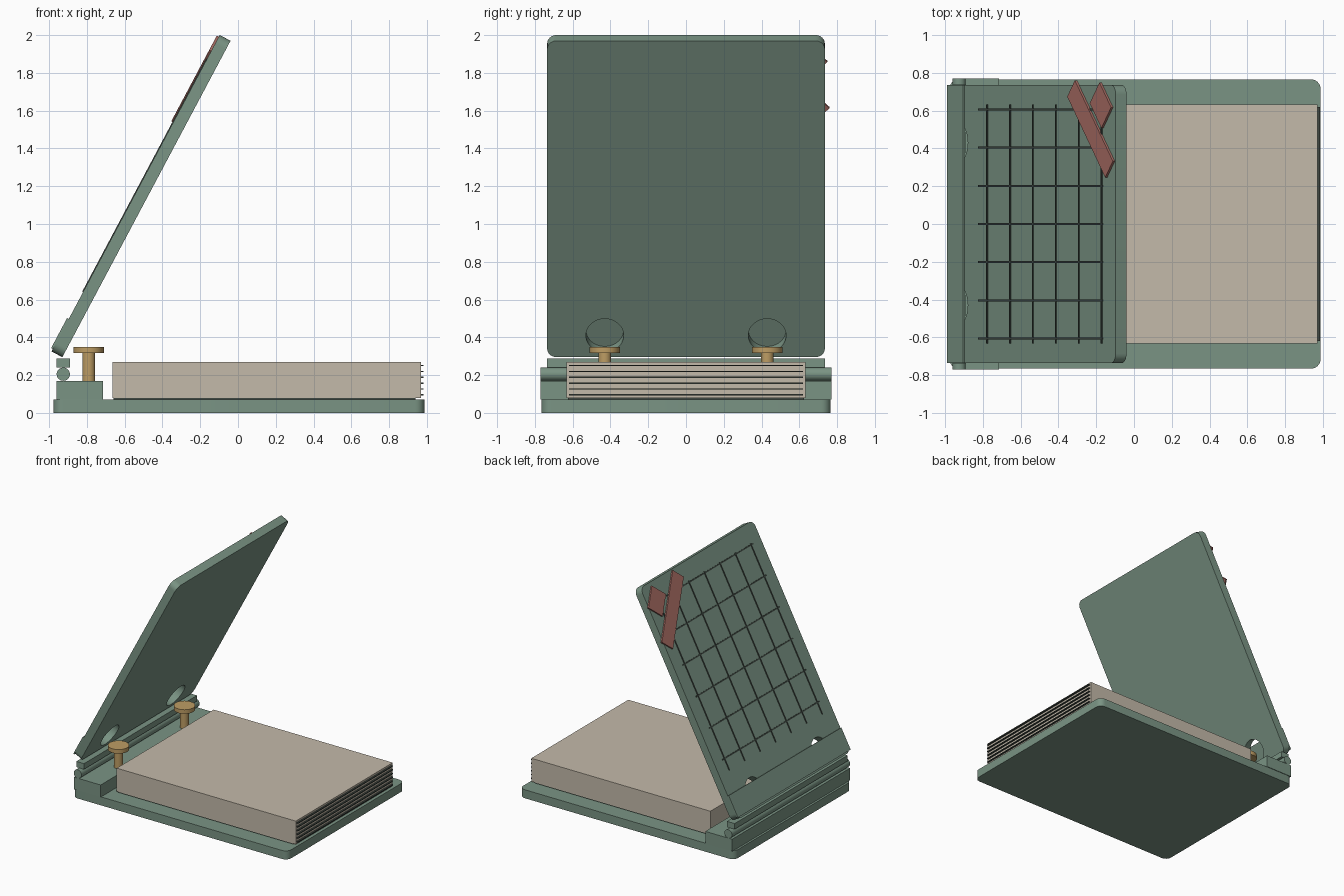
import bpy, bmesh
from math import radians
from mathutils import Matrix, Vector

cube = bpy.data.objects.get("Cube")
if cube:
    bpy.data.objects.remove(cube, do_unlink=True)


def material(name, rgb):
    m = bpy.data.materials.new(name)
    m.use_nodes = True
    m.diffuse_color = (*rgb, 1)
    m.node_tree.nodes["Principled BSDF"].inputs["Base Color"].default_value = (*rgb, 1)
    return m


GREEN = material("sage_green", (0.195, 0.296, 0.231))
PAPER = material("paper_beige", (0.55, 0.49, 0.40))
BRASS = material("brass", (0.51, 0.335, 0.127))
RED = material("dull_red", (0.40, 0.155, 0.13))
DARK = material("dark_line", (0.05, 0.065, 0.055))

# Cover frame: local x runs up the cover, local z points out of its outer face
COVER = Matrix.Translation((-0.93, 0, 0.295)) @ Matrix.Rotation(radians(-62), 4, 'Y')
FLAT = Matrix.Identity(4)
LENGTH, THICK = 1.897, 0.065


def finish(name, bm, mat, frame):
    me = bpy.data.meshes.new(name)
    bm.to_mesh(me)
    bm.free()
    me.materials.append(mat)
    ob = bpy.data.objects.new(name, me)
    bpy.context.collection.objects.link(ob)
    ob.matrix_world = frame
    return ob


def box(name, x, y, z, mat, frame=FLAT, radius=0, turn=0):
    """Box between min/max pairs, with optional rounded upright corners and spin."""
    lo, hi = Vector((x[0], y[0], z[0])), Vector((x[1], y[1], z[1]))
    bm = bmesh.new()
    bmesh.ops.create_cube(bm, size=1)
    bmesh.ops.scale(bm, vec=hi - lo, verts=bm.verts)
    if radius:
        upright = [e for e in bm.edges
                   if abs(e.verts[0].co.z - e.verts[1].co.z) > 1e-4]
        bmesh.ops.bevel(bm, geom=upright, offset=radius, segments=6,
                        profile=0.5, affect='EDGES')
    place = Matrix.Translation((lo + hi) / 2) @ Matrix.Rotation(radians(turn), 4, 'Z')
    bmesh.ops.transform(bm, matrix=place, verts=bm.verts)
    return finish(name, bm, mat, frame)


def cylinder(name, centre, radius, depth, mat, frame=FLAT, axis='Z'):
    bm = bmesh.new()
    bmesh.ops.create_cone(bm, cap_ends=True, segments=40, radius1=radius,
                          radius2=radius, depth=depth)
    place = Matrix.Translation(centre)
    if axis == 'Y':
        place = place @ Matrix.Rotation(radians(90), 4, 'X')
    bmesh.ops.transform(bm, matrix=place, verts=bm.verts)
    ob = finish(name, bm, mat, frame)
    smooth(ob)
    return ob


def smooth(ob):
    bpy.ops.object.select_all(action='DESELECT')
    ob.select_set(True)
    bpy.context.view_layer.objects.active = ob
    bpy.ops.object.shade_smooth_by_angle(angle=radians(30))


# Base tray and hinge
smooth(box("base", (-0.977, 0.987), (-0.765, 0.765), (0, 0.07), GREEN, radius=0.05))
box("hinge_block", (-0.96, -0.715), (-0.77, 0.77), (0.07, 0.17), GREEN)
cylinder("hinge_barrel", (-0.925, 0, 0.205), 0.035, 1.54, GREEN, axis='Y')
box("hinge_leaf", (-0.96, -0.89), (-0.737, 0.737), (0.24, 0.287), GREEN)

# Paper block with dark sheet edges at the open end
box("paper_backing", (-0.66, 0.94), (-0.625, 0.625), (0.07, 0.08), DARK)
box("paper_block", (-0.665, 0.97), (-0.632, 0.632), (0.078, 0.27), PAPER)
for i in range(6):
    z = 0.092 + 0.031 * i
    box(f"sheet_edge_{i + 1}", (0.9, 0.983), (-0.62, 0.62), (z, z + 0.007), DARK)

# Tilted cover with two round finger holes
cover = box("cover", (0, LENGTH), (-0.735, 0.735), (0, THICK), GREEN, COVER, radius=0.05)
for y in (-0.43, 0.43):
    cutter = cylinder("hole_cutter", (0.13, y, THICK / 2), 0.1, 0.3, GREEN, COVER)
    cutter.hide_render = True
    mod = cover.modifiers.new("hole", 'BOOLEAN')
    mod.operation, mod.solver, mod.object = 'DIFFERENCE', 'EXACT', cutter
    bpy.context.view_layer.objects.active = cover
    bpy.ops.object.modifier_apply(modifier=mod.name)
    bpy.data.objects.remove(cutter, do_unlink=True)
smooth(cover)
box("spine_strip", (0.015, 0.195), (-0.735, 0.735), (THICK, THICK + 0.01), GREEN, COVER)

# Grid of thin lines on the outer face
W = 0.005
for i in range(7):
    y = -0.606 + 0.202 * i
    box(f"long_line_{i + 1}", (0.356, 1.753), (y - W, y + W),
        (THICK - 0.002, THICK + 0.005), DARK, COVER)
for i in range(6):
    u = 0.452 + 0.258 * i
    box(f"cross_line_{i + 1}", (u - W, u + W), (-0.632, 0.632),
        (THICK - 0.002, THICK + 0.005), DARK, COVER)

# Diagonal ribbons at one corner
for name, u, v, length, width in (("long_ribbon", 1.63, 0.503, 0.605, 0.122),
                                  ("short_ribbon", 1.747, 0.628, 0.186, 0.155)):
    box(name, (u - length / 2, u + length / 2), (v - width / 2, v + width / 2),
        (THICK - 0.002, THICK + 0.012), RED, COVER, turn=-45)

# Brass thumb screws
for side, y in (("right", -0.43), ("left", 0.43)):
    cylinder(f"screw_shaft_{side}", (-0.79, y, 0.245), 0.034, 0.15, BRASS)
    cylinder(f"screw_head_{side}", (-0.79, y, 0.333), 0.08, 0.034, BRASS)
